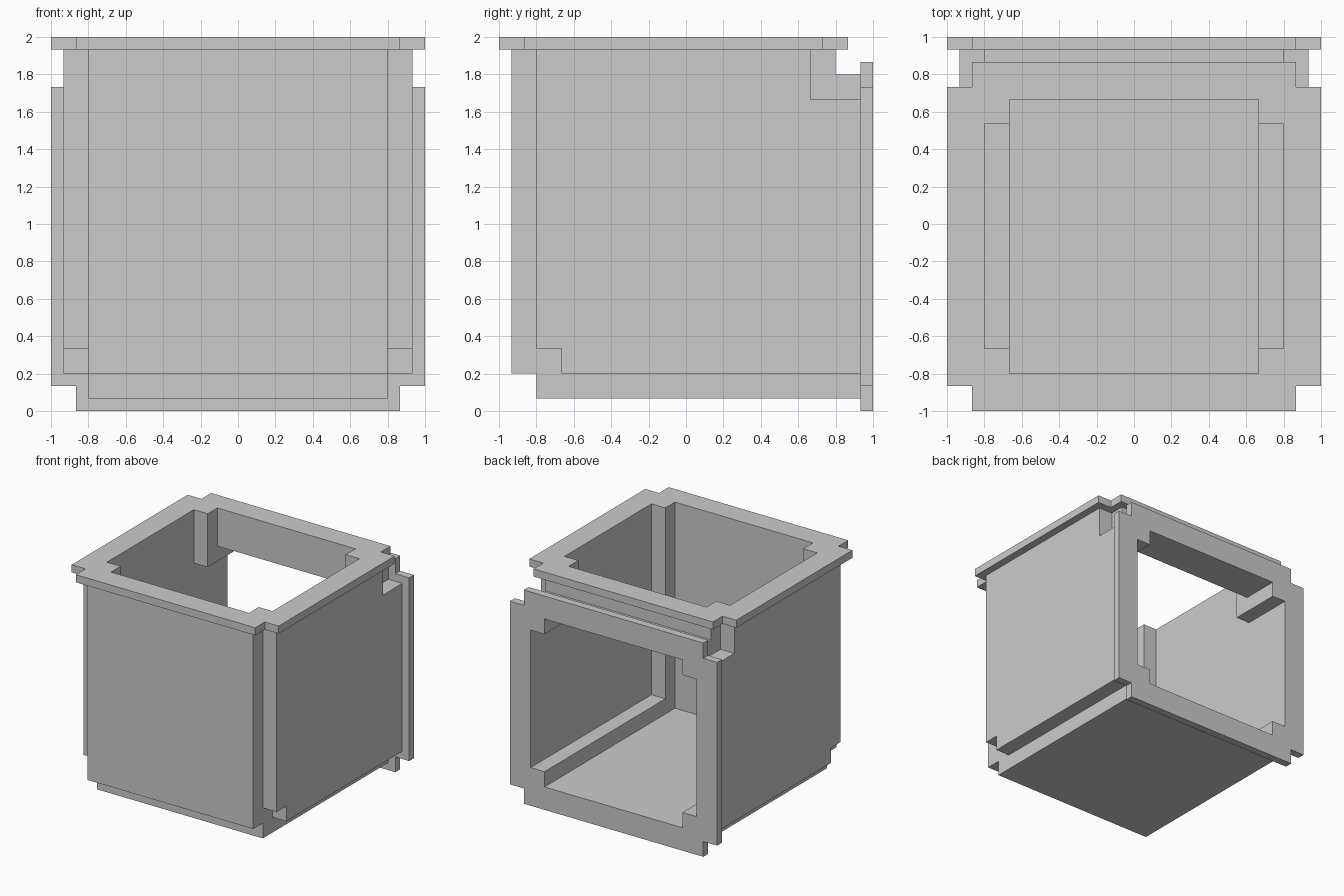
import bpy, bmesh
from itertools import product

if "Cube" in bpy.data.objects:
    bpy.data.objects.remove(bpy.data.objects["Cube"])

U = 1 / 15  # everything sits on a 1/15 unit lattice; boxes are (x0,x1, y0,y1, z0,z1)
steps = []


def add(*b):
    steps.append((b, True))


def cut(*b):
    steps.append((b, False))


def add_mirrored(x0, x1, *rest):
    add(x0, x1, *rest)
    add(-x1, -x0, *rest)


# Top flange: notched outline with a stepped opening
add(-15, 15, -13, 11, 29, 30)
add(-13, 13, -15, 13, 29, 30)
cut(-12, 12, -10, 8, 29, 30)
cut(-10, 10, -12, 10, 29, 30)

# Back flange: same pattern on the rear face
add(-15, 15, 14, 15, 2, 26)
add(-13, 13, 14, 15, 0, 28)
cut(-12, 12, 14, 15, 5, 23)
cut(-10, 10, 14, 15, 3, 25)

# Front panel and floor panel
add(-12, 12, -14, -12, 3, 29)
add(-12, 12, -12, 14, 1, 3)

# Side panels with two notched corners
add_mirrored(12, 14, -12, 14, 3, 29)
for s in (-1, 1):
    x = (12, 14) if s > 0 else (-14, -12)
    cut(*x, -12, -10, 3, 5)
    cut(*x, 10, 14, 25, 29)

# Inner front posts, lower side rails, upper rear corner blocks
add_mirrored(10, 12, -12, -10, 3, 29)
add_mirrored(10, 12, -12, 14, 3, 5)
add_mirrored(10, 12, 8, 12, 23, 29)
add_mirrored(10, 12, 12, 14, 23, 27)

# Upper rear bar joining the two flanges
add(-12, 12, 10, 12, 25, 29)
add(-12, 12, 12, 14, 25, 27)

# Merge all boxes into one clean skin without internal faces
grid = [sorted({v for b, _ in steps for v in b[2 * a:2 * a + 2]}) for a in range(3)]
solid = set()
for b, keep in steps:
    spans = [range(grid[a].index(b[2 * a]), grid[a].index(b[2 * a + 1])) for a in range(3)]
    cells = set(product(*spans))
    solid = solid | cells if keep else solid - cells

bm = bmesh.new()
verts = {}


def vert(i):
    if i not in verts:
        verts[i] = bm.verts.new([grid[a][i[a]] * U for a in range(3)])
    return verts[i]


for c in solid:
    for a, d in product(range(3), (0, 1)):
        n = list(c)
        n[a] += 2 * d - 1
        if tuple(n) in solid:
            continue
        p, q = (a + 1) % 3, (a + 2) % 3
        ring = []
        for dp, dq in ((0, 0), (1, 0), (1, 1), (0, 1)):
            k = list(c)
            k[a] += d
            k[p] += dp
            k[q] += dq
            ring.append(vert(tuple(k)))
        bm.faces.new(ring if d else ring[::-1])

bmesh.ops.dissolve_limit(bm, angle_limit=0.01, verts=bm.verts[:], edges=bm.edges[:])
mesh = bpy.data.meshes.new("open_box_shell")
bm.to_mesh(mesh)
bm.free()
bpy.context.collection.objects.link(bpy.data.objects.new("open_box_shell", mesh))
